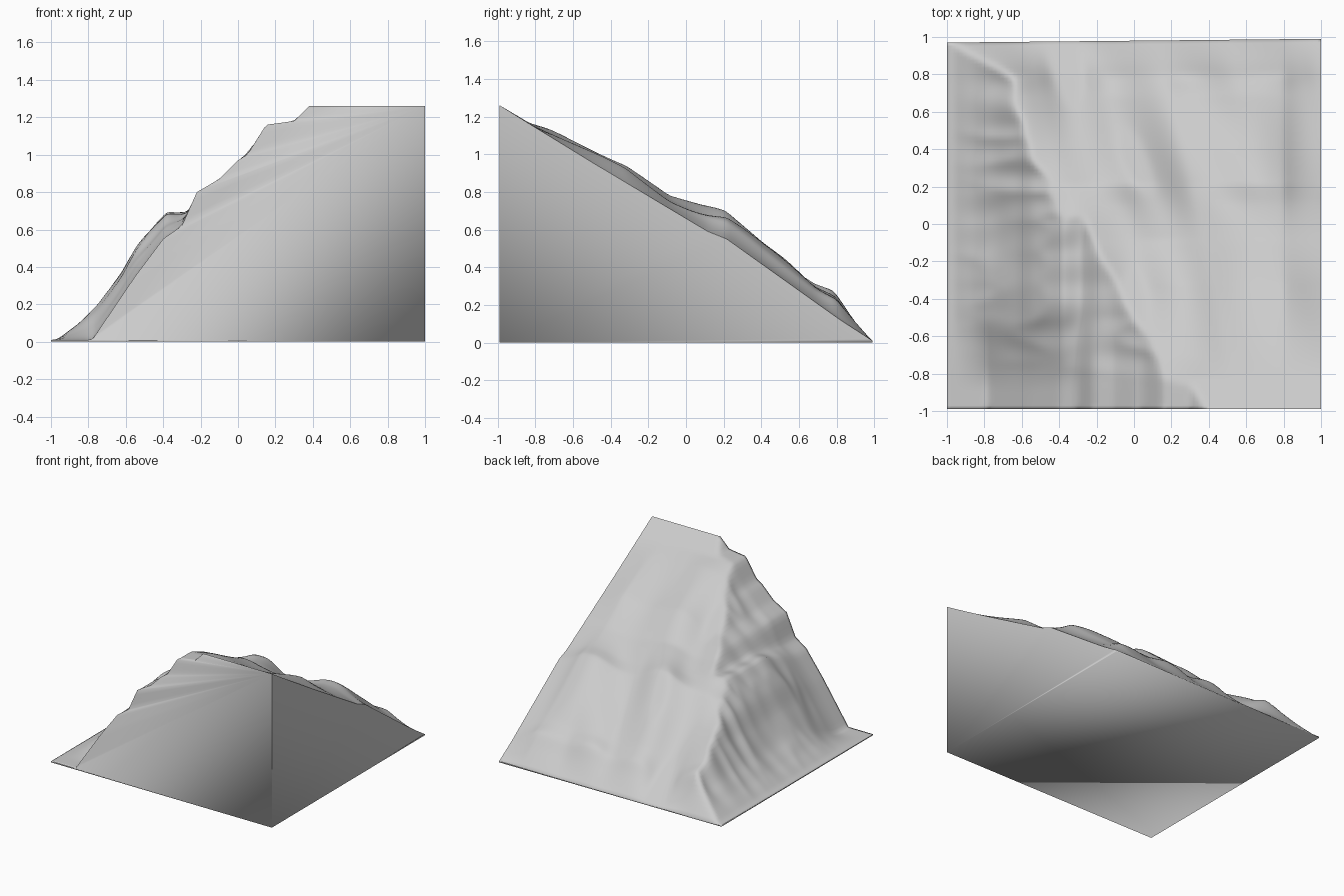
import bpy, bmesh
from mathutils import Vector, noise

if "Cube" in bpy.data.objects:
    bpy.data.objects.remove(bpy.data.objects["Cube"], do_unlink=True)

N = 100
FOOT = -0.78

# Slope profiles as (position, height)
SIDE_EDGE = [(-1, 1.26), (-.84, 1.16), (-.5, .95), (.1, .59), (.2, .55), (.8, .12), (.97, .01)]
CREST = [(-1, 1.26), (-.84, 1.165), (-.72, 1.13), (-.5, 1.04), (-.33, .97), (-.1, .79), (.2, .7),
         (.4, .53), (.55, .42), (.68, .32), (.78, .29), (.85, .18), (.97, .01)]
FRONT_EDGE = [(FOOT, .01), (-.55, .35), (-.4, .55), (-.3, .62), (-.22, .8), (-.1, .87),
              (0, .97), (.05, 1.0), (.15, 1.16), (.3, 1.18), (.38, 1.26)]
SHOULDER = [(-.97, .01), (-.85, .1), (-.75, .2), (-.62, .38), (-.55, .51), (-.45, .62), (-.38, .71),
            (-.28, .72), (-.2, .82), (-.1, .87), (0, .97), (.15, 1.16), (.3, 1.18), (.38, 1.26)]


def lookup(points, t):
    if t <= points[0][0]:
        return points[0][1]
    for (a, za), (b, zb) in zip(points, points[1:]):
        if t <= b:
            return za + (zb - za) * (t - a) / (b - a)
    return points[-1][1]


def clamp(v):
    return max(0.0, min(1.0, v))


def height(x, y):
    # Long back slope with shallow lobes running downhill
    lobes = clamp(.5 + 1.1 * noise.noise(Vector((x * 2.8 + y * .6, y * 1.3, 3.0))))
    lobes *= clamp((1 - x) * 5)
    back = lookup(SIDE_EDGE, y) * (1 - lobes) + lookup(CREST, y) * lobes
    # Steep side slope, bulging out behind the front wall
    t = clamp((y + .9) / .5)
    t = t * t * (3 - 2 * t)
    side = lookup(FRONT_EDGE, x) * (1 - t) + lookup(SHOULDER, x) * t
    gully = abs(noise.noise(Vector((x * 2, y * 6, 8.0))))
    side -= .09 * gully * t * clamp(side * 4)
    return max(.01, min(back, side))


bm = bmesh.new()

# Terrain surface
grid = []
for j in range(N + 1):
    row = []
    for i in range(N + 1):
        x = -1 + 2 * i / N
        v = j / N
        y = -.99 + v * (1.97 + .01 * x)
        z = height(x, -1 + 1.97 * v)
        row.append(bm.verts.new((x, y, z)))
    grid.append(row)
for j in range(N):
    for i in range(N):
        bm.faces.new((grid[j][i], grid[j][i + 1], grid[j + 1][i + 1], grid[j + 1][i]))
inner = [v for row in grid[1:-1] for v in row[1:-1]]
for _ in range(2):
    bmesh.ops.smooth_vert(bm, verts=inner, factor=.5, use_axis_z=True)

# Base corners
front_row, back_row = grid[0], grid[-1]
left_col = [row[0] for row in grid]
right_col = [row[-1] for row in grid]
corners = [bm.verts.new((v.co.x, v.co.y, 0))
           for v in (front_row[0], front_row[-1], back_row[-1], back_row[0])]
fl, fr, br, bl = corners


def fan(apex, chain):
    for a, b in zip(chain, chain[1:]):
        bm.faces.new((apex, a, b))


# Front wall
apex = front_row[-1]
start = max(i for i, v in enumerate(front_row) if v.co.x <= FOOT + .001)
rim = [v for v in front_row[start:] if v.co.x < .4]
fan(apex, rim)
fan(fr, [fl] + front_row[:start + 1] + [apex])
# Side wall, thin skirts and underside
fan(fr, right_col + [br])
fan(fl, left_col + [bl])
fan(bl, back_row + [br])
bm.faces.new((fl, bl, br, fr))

bmesh.ops.recalc_face_normals(bm, faces=bm.faces[:])
for f in bm.faces:
    f.smooth = True
# Crisp upright corner and side rim
sharp = [(apex, fr)] + list(zip(right_col, right_col[1:]))
for a, b in sharp:
    e = bm.edges.get((a, b))
    if e:
        e.smooth = False

mesh = bpy.data.meshes.new("hillside_corner")
bm.to_mesh(mesh)
bm.free()
hill = bpy.data.objects.new("hillside_corner", mesh)
bpy.context.collection.objects.link(hill)

# Plain stone colour
stone = bpy.data.materials.new("light_grey_stone")
stone.use_nodes = True
colour = (.6, .6, .6, 1)
stone.diffuse_color = colour
stone.node_tree.nodes["Principled BSDF"].inputs["Base Color"].default_value = colour
mesh.materials.append(stone)
